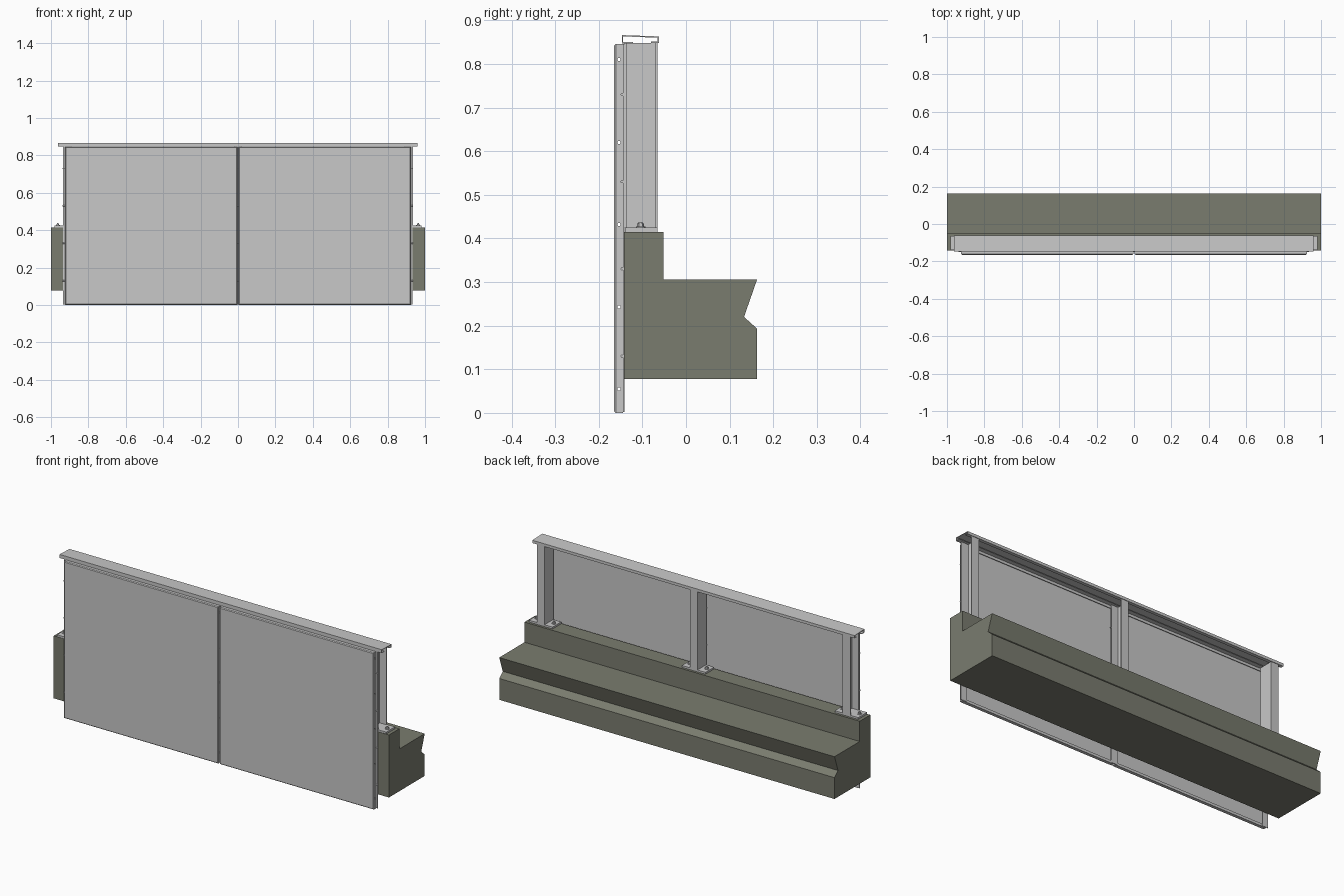
import bpy, bmesh, math
from mathutils import Matrix

if "Cube" in bpy.data.objects:
    bpy.data.objects.remove(bpy.data.objects["Cube"])


def material(name, rgb):
    m = bpy.data.materials.new(name)
    m.diffuse_color = (*rgb, 1)
    m.use_nodes = True
    m.node_tree.nodes["Principled BSDF"].inputs["Base Color"].default_value = m.diffuse_color
    return m


STEEL = material("light_grey_steel", (0.58, 0.58, 0.58))
CONCRETE = material("olive_concrete", (0.195, 0.202, 0.159))


def finish(bm, name, mat):
    bmesh.ops.recalc_face_normals(bm, faces=bm.faces)
    me = bpy.data.meshes.new(name)
    bm.to_mesh(me)
    bm.free()
    me.materials.append(mat)
    ob = bpy.data.objects.new(name, me)
    bpy.context.collection.objects.link(ob)
    return ob


def add_prism(bm, points, axis, lo, hi):
    """Extrude a closed profile: (y, z) points along 'x', or (x, y) points along 'z'."""
    place = (lambda p, t: (t, p[0], p[1])) if axis == 'x' else (lambda p, t: (p[0], p[1], t))
    a = [bm.verts.new(place(p, lo)) for p in points]
    b = [bm.verts.new(place(p, hi)) for p in points]
    bm.faces.new(a)
    bm.faces.new(b[::-1])
    for i in range(len(a)):
        j = (i + 1) % len(a)
        bm.faces.new((a[i], a[j], b[j], b[i]))


def add_box(bm, x0, x1, y0, y1, z0, z1):
    add_prism(bm, [(x0, y0), (x1, y0), (x1, y1), (x0, y1)], 'z', z0, z1)


def add_cyl(bm, x, y, z, r, depth, sides=12, along_x=False):
    m = Matrix.Translation((x, y, z))
    if along_x:
        m = m @ Matrix.Rotation(math.pi / 2, 4, 'Y')
    bmesh.ops.create_cone(bm, cap_ends=True, segments=sides, radius1=r, radius2=r,
                          depth=depth, matrix=m)


# Concrete edge beam: stepped, with a notch in the back
bm = bmesh.new()
add_prism(bm, [(-0.142, 0.078), (0.163, 0.078), (0.163, 0.193), (0.133, 0.22),
               (0.163, 0.306), (-0.052, 0.306), (-0.052, 0.415), (-0.142, 0.415)],
          'x', -1, 1)
finish(bm, "concrete_beam", CONCRETE)

# Cutter for the round holes through the panel side flanges
bm = bmesh.new()
for z in (0.055, 0.243, 0.432, 0.62, 0.81):
    add_cyl(bm, 0, -0.1535, z, 0.0038, 2.2, 12, True)
cutter = finish(bm, "hole_cutter", STEEL)
cutter.hide_render = True
cutter.hide_viewport = True

# Folded tray panels: closed front, flanges turned back, narrow return lips
F, B, T, LIP = -0.165, -0.144, 0.003, 0.014
for name, x0, x1 in (("left_panel", -0.924, -0.004), ("right_panel", 0.004, 0.924)):
    bm = bmesh.new()
    z0, z1, c = 0.0, 0.846, 0.004
    rings = []
    # nested rectangles from the front face round the fold and into the tray
    for inset, y in ((c, F), (0, F + c), (0, B), (LIP, B), (LIP, B - T),
                     (T, B - T), (T, F + T)):
        rings.append([bm.verts.new((x, y, z)) for x, z in (
            (x0 + inset, z0 + inset), (x1 - inset, z0 + inset),
            (x1 - inset, z1 - inset), (x0 + inset, z1 - inset))])
    bm.faces.new(rings[0])
    bm.faces.new(rings[-1])
    for r, s in zip(rings, rings[1:]):
        for i in range(4):
            j = (i + 1) % 4
            bm.faces.new((r[i], r[j], s[j], s[i]))
    ob = finish(bm, name, STEEL)
    mod = ob.modifiers.new("holes", 'BOOLEAN')
    mod.operation = 'DIFFERENCE'
    mod.solver = 'EXACT'
    mod.object = cutter

# Hanging strips behind the panel joints, with their pins
for name, x0, x1 in (("left_strip", -0.936, -0.9), ("middle_strip", -0.02, 0.02),
                     ("right_strip", 0.9, 0.934)):
    bm = bmesh.new()
    add_box(bm, x0, x1, -0.1445, -0.1415, 0.002, 0.846)
    finish(bm, name, STEEL)
    bm = bmesh.new()
    for z in (0.13, 0.33, 0.53, 0.73):
        add_cyl(bm, (x0 + x1) / 2, -0.1465, z, 0.0035, x1 - x0 + 0.003, 10, True)
    finish(bm, name + "_pins", STEEL)

# Channel posts, end ones open outwards, each on a bolted base plate
for name, cx, side in (("left", -0.912, -1), ("middle", 0.0, 1), ("right", 0.912, 1)):
    h, t, f, b = 0.0225, 0.005, -0.1415, -0.065
    bm = bmesh.new()
    pts = [(-h, f), (h, f), (h, f + t), (-h + t, f + t),
           (-h + t, b - t), (h, b - t), (h, b), (-h, b)]
    add_prism(bm, [(cx + side * x, y) for x, y in pts], 'z', 0.424, 0.848)
    finish(bm, name + "_post", STEEL)

    bm = bmesh.new()
    add_box(bm, cx - 0.07, cx + 0.07, -0.14, -0.065, 0.415, 0.425)
    finish(bm, name + "_base_plate", STEEL)

    bm = bmesh.new()
    for s in (-1, 1):
        x, y = cx + s * 0.051, -0.104
        add_cyl(bm, x, y, 0.426, 0.011, 0.003, 16)
        add_cyl(bm, x, y, 0.4305, 0.008, 0.007, 6)
        add_cyl(bm, x, y, 0.431, 0.0045, 0.014, 12)
    finish(bm, name + "_anchor_bolts", STEEL)

# Cap rail: inverted folded channel with inward lips, slightly sloped top
bm = bmesh.new()
add_prism(bm, [(-0.147, 0.866), (-0.062, 0.863), (-0.062, 0.848), (-0.08, 0.848),
               (-0.08, 0.851), (-0.065, 0.851), (-0.065, 0.860), (-0.144, 0.863),
               (-0.144, 0.850), (-0.122, 0.850), (-0.122, 0.847), (-0.147, 0.847)],
          'x', -0.962, 0.96)
finish(bm, "cap_rail", STEEL)
